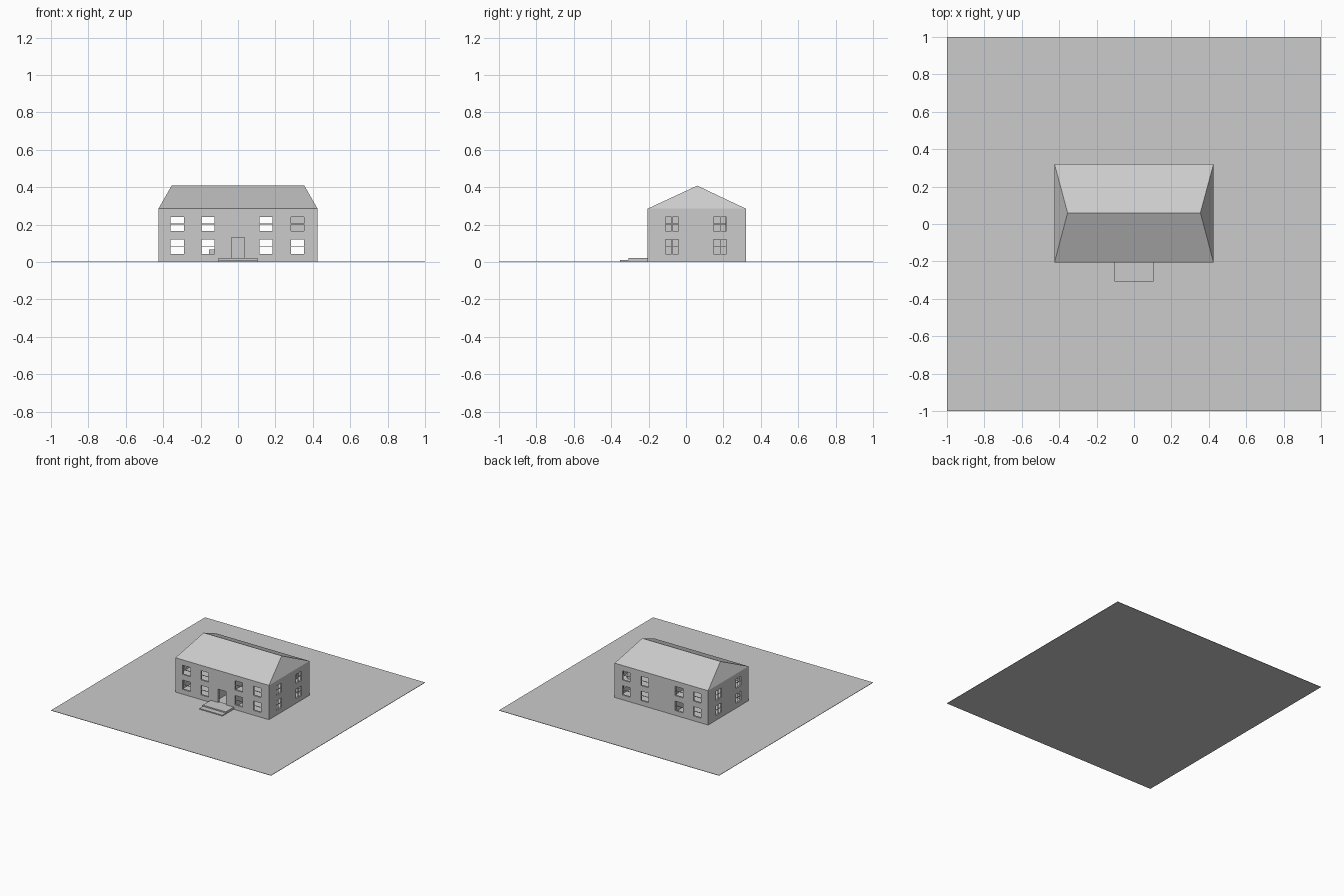
import bpy, bmesh

if "Cube" in bpy.data.objects:
    bpy.data.objects.remove(bpy.data.objects["Cube"])

# one plain colour for the whole model
grey = bpy.data.materials.new("light_grey")
grey.diffuse_color = (0.6, 0.6, 0.6, 1)
grey.use_nodes = True
grey.node_tree.nodes["Principled BSDF"].inputs["Base Color"].default_value = grey.diffuse_color


def make(name, bm, helper=False):
    me = bpy.data.meshes.new(name)
    bmesh.ops.recalc_face_normals(bm, faces=bm.faces)
    bm.to_mesh(me)
    bm.free()
    ob = bpy.data.objects.new(name, me)
    bpy.context.collection.objects.link(ob)
    me.materials.append(grey)
    if helper:
        ob.hide_render = True
        ob.hide_viewport = False
        ob.display_type = 'WIRE'
    return ob


def boxes(name, ranges, helper=False):
    """One object made of boxes, each given as x0, x1, y0, y1, z0, z1."""
    bm = bmesh.new()
    for x0, x1, y0, y1, z0, z1 in ranges:
        vs = bmesh.ops.create_cube(bm, size=1)["verts"]
        for v in vs:
            v.co.x = x1 if v.co.x > 0 else x0
            v.co.y = y1 if v.co.y > 0 else y0
            v.co.z = z1 if v.co.z > 0 else z0
    return make(name, bm, helper)


X, Y0, Y1, EAVE, T = 0.425, -0.205, 0.32, 0.285, 0.015
HW = 0.035                                   # half window width
WIN_X = (-0.325, -0.16, 0.15, 0.318)         # front and back windows
WIN_Y = (-0.075, 0.182)                      # side windows
ROWS = ((0.042, 0.119), (0.165, 0.241))      # window heights

# plot and entrance steps
boxes("ground_slab", [(-1, 1, -1, 1, 0, 0.003)])
boxes("lower_step", [(-0.105, 0.105, -0.352, Y0, 0.001, 0.011)])
boxes("upper_step", [(-0.105, 0.105, -0.308, Y0, 0.011, 0.021)])

# hollow walls with window and door openings
walls = boxes("walls", [(-X, X, Y0, Y1, 0.001, EAVE)])
room = boxes("room_cutter", [(-X + T, X - T, Y0 + T, Y1 - T, 0.006, 0.4)], True)
long_cut = boxes("front_back_cutter",
                 [(x - HW, x + HW, -0.5, 0.6, a, b) for x in WIN_X for a, b in ROWS]
                 + [(-0.036, 0.034, -0.5, -0.1, 0.021, 0.13)], True)
side_cut = boxes("side_cutter",
                 [(-0.6, 0.6, y - HW, y + HW, a, b) for y in WIN_Y for a, b in ROWS], True)
for cutter in (room, long_cut, side_cut):
    mod = walls.modifiers.new(cutter.name, 'BOOLEAN')
    mod.operation = 'DIFFERENCE'
    mod.solver = 'EXACT'
    mod.object = cutter

# glazing bars: crossbars front and back, full crosses on the sides
B, D = 0.0015, 0.003
bars = []
for a, b in ROWS:
    m = (a + b) / 2
    for yc in (Y0 + T / 2, Y1 - T / 2):
        bars += [(x - HW, x + HW, yc - D, yc + D, m - B, m + B) for x in WIN_X]
    for xc in (-X + T / 2, X - T / 2):
        for y in WIN_Y:
            bars.append((xc - D, xc + D, y - HW, y + HW, m - B, m + B))
            bars.append((xc - D, xc + D, y - B, y + B, a, b))
boxes("window_bars", bars)

# interior floor and partitions
boxes("upper_floor", [(-X + T, X - T, Y0 + T, Y1 - T, 0.14, 0.148)])
boxes("partitions", [(s * 0.09 - 0.005, s * 0.09 + 0.005, Y0 + T, Y1 - T, a, b)
                     for s in (-1, 1) for a, b in ((0.006, 0.14), (0.148, EAVE))])

# simple furniture glimpsed through the windows
boxes("wardrobe", [(0.275, 0.36, 0.21, 0.25, 0.148, 0.25)])
boxes("low_table", [(-0.155, -0.105, 0.05, 0.13, 0.006, 0.066)])

# hipped roof
bm = bmesh.new()
c = [bm.verts.new(p) for p in ((-X, Y0, EAVE), (X, Y0, EAVE), (X, Y1, EAVE), (-X, Y1, EAVE),
                               (-0.355, 0.06, 0.408), (0.355, 0.06, 0.408))]
for f in ((0, 1, 5, 4), (1, 2, 5), (2, 3, 4, 5), (3, 0, 4), (3, 2, 1, 0)):
    bm.faces.new([c[i] for i in f])
make("hipped_roof", bm)
